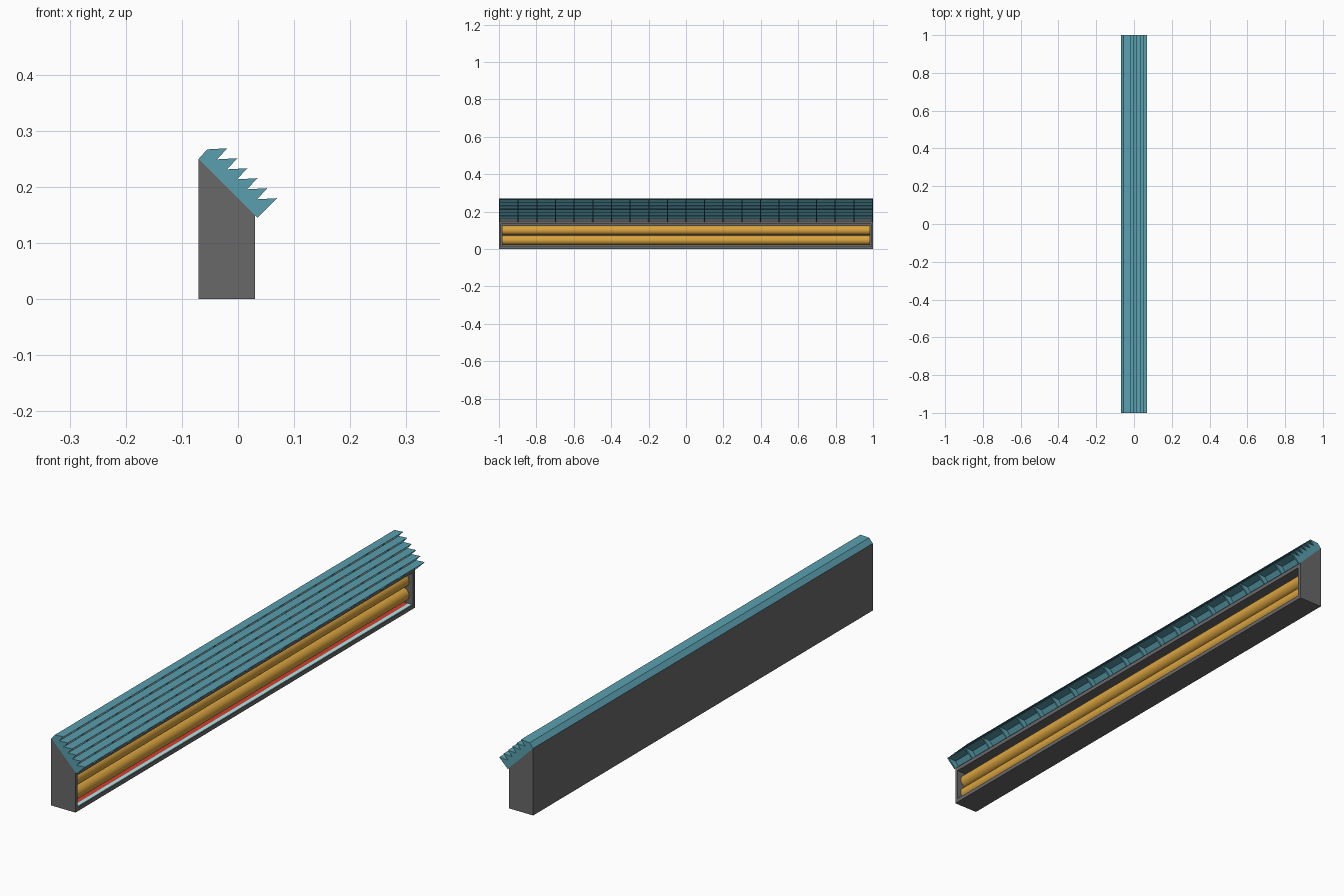
import bpy, bmesh, math
from mathutils import Matrix

if "Cube" in bpy.data.objects:
    bpy.data.objects.remove(bpy.data.objects["Cube"])


def material(name, rgb):
    m = bpy.data.materials.new(name)
    m.diffuse_color = (*rgb, 1)
    m.use_nodes = True
    m.node_tree.nodes["Principled BSDF"].inputs["Base Color"].default_value = m.diffuse_color
    return m


def add_prism(bm, pts, y0, y1):
    """Extrude an (x, z) outline from y0 to y1."""
    face = bm.faces.new([bm.verts.new((x, y0, z)) for x, z in pts])
    ext = bmesh.ops.extrude_face_region(bm, geom=[face])["geom"]
    verts = [v for v in ext if isinstance(v, bmesh.types.BMVert)]
    bmesh.ops.translate(bm, verts=verts, vec=(0, y1 - y0, 0))


def finish(bm, name, mat):
    bmesh.ops.recalc_face_normals(bm, faces=bm.faces)
    me = bpy.data.meshes.new(name)
    bm.to_mesh(me)
    bm.free()
    ob = bpy.data.objects.new(name, me)
    bpy.context.collection.objects.link(ob)
    me.materials.append(mat)
    return ob


grey = material("dark_grey", (0.14, 0.14, 0.14))
teal = material("teal", (0.10, 0.35, 0.43))
gold = material("gold", (0.70, 0.37, 0.05))
red = material("red", (0.65, 0.05, 0.03))
pale = material("pale_cyan", (0.45, 0.80, 0.80))

# Housing: channel open to the right, closed by two end walls
outer = [(0.03, 0), (-0.07, 0), (-0.07, 0.25), (0.03, 0.15)]
cavity = [(0.03, 0.135), (-0.05, 0.135), (-0.05, 0.015), (0.03, 0.015)]
bm = bmesh.new()
add_prism(bm, outer + cavity, -0.988, 0.988)
for s in (-1, 1):
    add_prism(bm, outer, s * 0.988, s)
finish(bm, "housing", grey)

# Two long tubes inside the channel
for name, z in (("lower_tube", 0.047), ("upper_tube", 0.1)):
    bm = bmesh.new()
    bmesh.ops.create_cone(bm, cap_ends=True, segments=32, radius1=0.025, radius2=0.025, depth=1.968,
                          matrix=Matrix.Translation((-0.008, 0, z)) @ Matrix.Rotation(math.pi / 2, 4, 'X'))
    ob = finish(bm, name, gold)
    bpy.context.view_layer.objects.active = ob
    ob.select_set(True)
    bpy.ops.object.shade_smooth_by_angle()
    ob.select_set(False)

# Coloured strips on the channel floor
for name, x0, x1, mat in (("pale_strip", 0.012, 0.028, pale), ("red_strip", -0.008, 0.012, red)):
    bm = bmesh.new()
    add_prism(bm, [(x0, 0.014), (x1, 0.014), (x1, 0.017), (x0, 0.017)], -0.985, 0.985)
    finish(bm, name, mat)

# Louvre blades: one bent sheet stepped down the slope
COUNT, STEP, T = 6, 0.0178, 0.0015
bm = bmesh.new()
for i in range(COUNT):
    d = i * STEP
    blade = [(-0.07, 0.25), (-0.055, 0.267), (-0.019, 0.269),
             (-0.019 - T, 0.269 - T), (-0.055 + T / 2, 0.267 - T), (-0.07 + T, 0.25 - T)]
    add_prism(bm, [(x + d, z - d) for x, z in blade], -1, 1)
finish(bm, "louvre_blades", teal)

# Saw-toothed ribs carrying the blades
teeth = [(-0.07, 0.25), (-0.055, 0.267)]
for i in range(COUNT):
    d = i * STEP
    teeth.append((-0.019 + d, 0.269 - d))
    if i < COUNT - 1:
        teeth.append((-0.055 + d + STEP, 0.267 - d - STEP))
teeth.append((0.035, 0.145))
bm = bmesh.new()
for i in range(21):
    y = -0.997 + i * 1.994 / 20
    add_prism(bm, teeth, y - 0.003, y + 0.003)
finish(bm, "louvre_ribs", teal)
